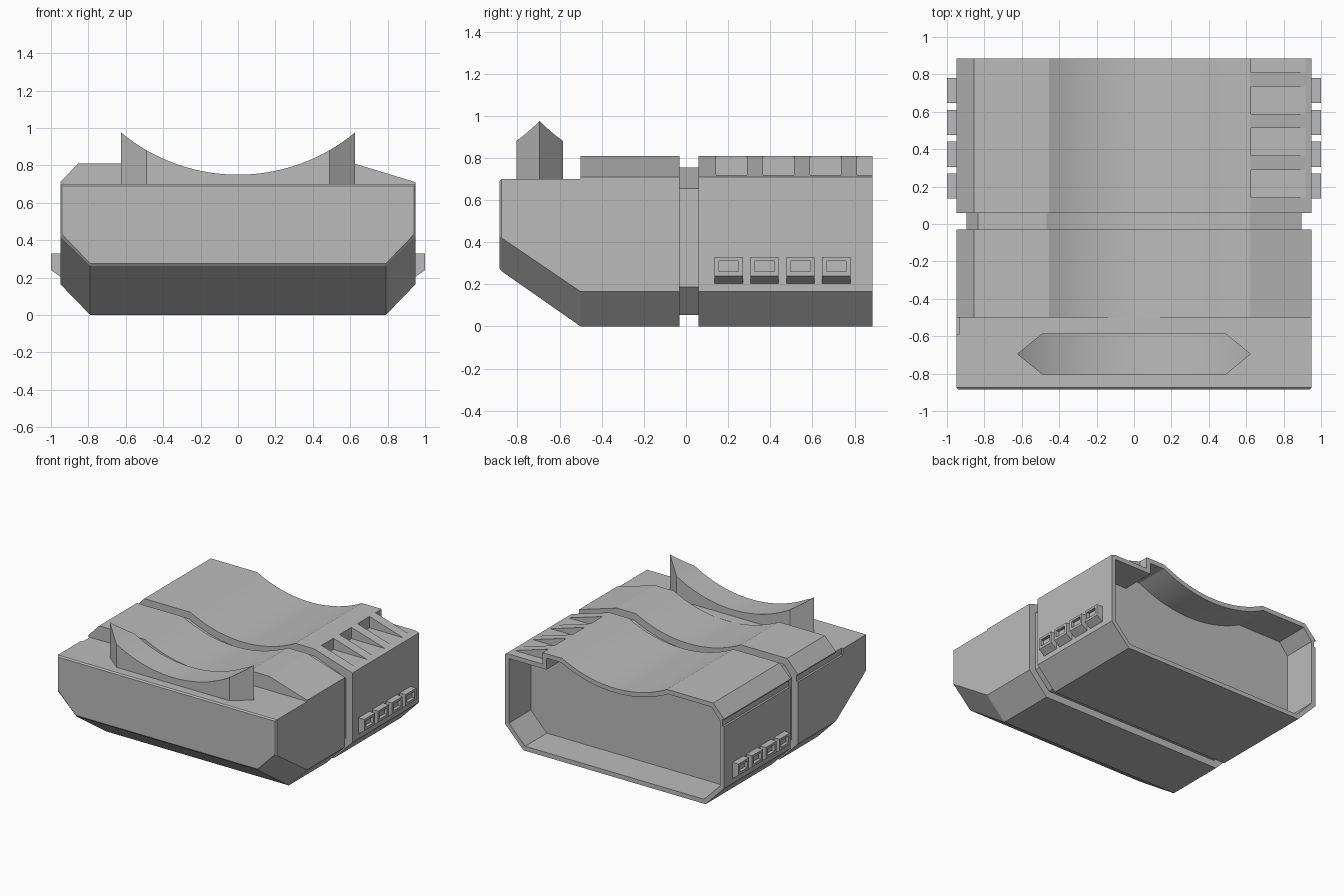
import bpy, bmesh, math

cube = bpy.data.objects.get("Cube")
if cube:
    bpy.data.objects.remove(cube, do_unlink=True)

grey = bpy.data.materials.new("mid grey")
grey.use_nodes = True
GREY = (0.5, 0.5, 0.5, 1)
grey.diffuse_color = GREY
grey.node_tree.nodes["Principled BSDF"].inputs["Base Color"].default_value = GREY


def loft(name, rings):
    """Closed solid through rings of equal point count, capped at both ends."""
    bm = bmesh.new()
    loops = [[bm.verts.new(p) for p in ring] for ring in rings]
    n = len(loops[0])
    for a, b in zip(loops, loops[1:]):
        for i in range(n):
            j = (i + 1) % n
            bm.faces.new((a[i], a[j], b[j], b[i]))
    bm.faces.new(loops[0])
    bm.faces.new(loops[-1])
    bmesh.ops.recalc_face_normals(bm, faces=bm.faces)
    mesh = bpy.data.meshes.new(name)
    bm.to_mesh(mesh)
    bm.free()
    obj = bpy.data.objects.new(name, mesh)
    bpy.context.collection.objects.link(obj)
    mesh.materials.append(grey)
    return obj


def extrude_y(name, profile, y0, y1):
    return loft(name, [[(x, y, z) for x, z in profile] for y in (y0, y1)])


def box(name, x0, x1, y0, y1, z0, z1):
    return extrude_y(name, [(x0, z0), (x1, z0), (x1, z1), (x0, z1)], y0, y1)


def cut(obj, cutter):
    cutter.hide_render = True
    mod = obj.modifiers.new("cut", "BOOLEAN")
    mod.operation = "DIFFERENCE"
    mod.solver = "EXACT"
    mod.object = cutter
    bpy.context.view_layer.objects.active = obj
    bpy.ops.object.modifier_apply(modifier=mod.name)
    bpy.data.objects.remove(cutter, do_unlink=True)


def smooth(obj):
    bpy.ops.object.select_all(action="DESELECT")
    obj.select_set(True)
    bpy.context.view_layer.objects.active = obj
    bpy.ops.object.shade_smooth_by_angle(angle=math.radians(12))


def dip(center_z, radius, half, steps=28):
    """Concave arc running from +x to -x."""
    a = math.asin(half / radius)
    angles = [a - 2 * a * i / steps for i in range(steps + 1)]
    return [(radius * math.sin(t), center_z - radius * math.cos(t)) for t in angles]


def section(d=0.0, stepped=False):
    """Body cross-section, inset by d; stepped lowers the ceiling under the slots."""
    top, side = 0.81 - d, 0.95 - d
    radius, center = 0.98 + d, 1.678
    half = math.sqrt(radius ** 2 - (center - top) ** 2)
    shoulder = [(side, 0.685), (0.59, 0.685), (0.59, top)] if stepped else \
        [(side, 0.71 - d), (0.62, top)]
    return ([(-0.79 + d * 0.4, d), (0.79 - d * 0.4, d), (side, 0.165 + d * 0.4)]
            + shoulder + dip(center, radius, half)
            + [(-0.855 + d * 0.4, top), (-side, 0.71 - d * 0.7),
               (-side, 0.165 + d * 0.4)])


BACK, STEP, FRONT = 0.885, -0.5, -0.885

# Rear shell: open back, slots along one shoulder, ledge along the other side
rear = extrude_y("rear_body", section(), 0.06, BACK)
cut(rear, extrude_y("cavity_cutter", section(0.035, True), 0.615, BACK + 0.1))
for i in range(4):
    y = 0.142 + 0.223 * i
    cut(rear, box("slot_cutter", 0.625, 1.1, y, y + 0.147, 0.72, 1.0))
cut(rear, box("ledge_cutter", -1.1, -0.935, 0, 1, 0.65, 0.702))
smooth(rear)

# Middle body and the recessed band between the two halves
middle = extrude_y("middle_body", section(), STEP, -0.03)
cut(middle, box("ledge_cutter", -1.1, -0.935, -0.6, 0, 0.65, 0.702))
smooth(middle)
smooth(extrude_y("recessed_band", section(0.055), -0.03, 0.06))


# Sloping nose with a thin bevel round the front face
def nose_ring(y, bottom, corner, d=0.0):
    half = [(0.79, bottom + d), (0.95 - d, corner + d), (0.95 - d, 0.70 - d)]
    return [(x, y, z) for x, z in half] + [(-x, y, z) for x, z in reversed(half)]


nose = loft("nose", [nose_ring(STEP, 0, 0.165),
                     nose_ring(FRONT + 0.01, 0.262, 0.42),
                     nose_ring(FRONT, 0.265, 0.42, 0.01)])
cut(nose, box("ledge_cutter", -1.1, -0.935, -0.59, -0.4, 0.65, 0.8))

# Cradle: long hexagonal block with a concave top
cradle_plan = [(0.625, -0.695), (0.49, -0.585), (-0.49, -0.585),
               (-0.625, -0.695), (-0.49, -0.805), (0.49, -0.805)]
cradle = loft("cradle", [[(x, y, z) for x, y in cradle_plan] for z in (0.69, 1.1)])
scoop = dip(1.73, 0.98, 0.7, 40) + [(-0.7, 1.3), (0.7, 1.3)]
cut(cradle, extrude_y("scoop_cutter", scoop, -1, -0.4))
smooth(cradle)

# Four side buttons on each flank, each with a recessed window
for side, label in ((1, "left"), (-1, "right")):
    for i in range(4):
        y = 0.203 + 0.17 * i
        profile = [(side * x, z) for x, z in
                   ((0.94, 0.205), (0.95, 0.205), (1.0, 0.24), (1.0, 0.33), (0.94, 0.33))]
        button = extrude_y(f"{label}_button_{i + 1}", profile, y - 0.067, y + 0.067)
        x0, x1 = sorted((side * 0.975, side * 1.1))
        cut(button, box("window_cutter", x0, x1, y - 0.047, y + 0.047, 0.26, 0.312))
